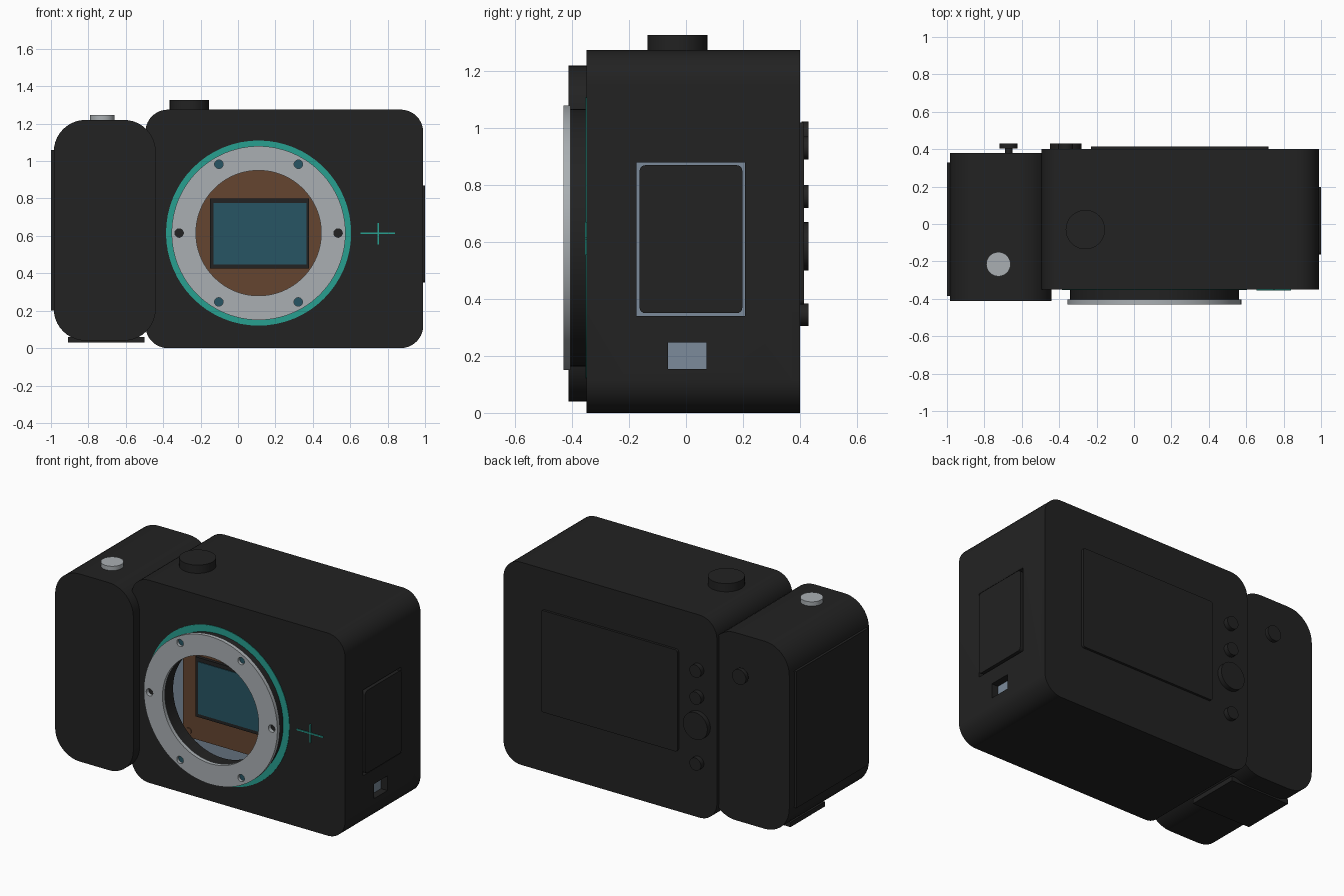
import bpy, bmesh
from math import sin, cos, pi, radians

if "Cube" in bpy.data.objects:
    bpy.data.objects.remove(bpy.data.objects["Cube"], do_unlink=True)


def material(name, r, g, b):
    m = bpy.data.materials.new(name)
    m.use_nodes = True
    m.diffuse_color = (r, g, b, 1)
    m.node_tree.nodes["Principled BSDF"].inputs["Base Color"].default_value = (r, g, b, 1)
    return m


BLACK = material("matte black", 0.016, 0.016, 0.016)
SILVER = material("silver metal", 0.40, 0.43, 0.45)
STEEL = material("blue grey steel", 0.20, 0.26, 0.33)
TEAL = material("teal accent", 0.02, 0.35, 0.28)
GLASS = material("sensor blue", 0.02, 0.09, 0.125)
BROWN = material("brown board", 0.13, 0.06, 0.03)

# Maps profile coordinates (u, v) and depth d to space for each extrusion axis
PLACE = {"x": lambda u, v, d: (d, u, v),
         "y": lambda u, v, d: (u, d, v),
         "z": lambda u, v, d: (u, v, d)}


def finish(name, bm, mat):
    bmesh.ops.recalc_face_normals(bm, faces=bm.faces)
    mesh = bpy.data.meshes.new(name)
    bm.to_mesh(mesh)
    bm.free()
    mesh.materials.append(mat)
    ob = bpy.data.objects.new(name, mesh)
    bpy.context.collection.objects.link(ob)
    smooth(ob)
    return ob


def activate(ob):
    bpy.ops.object.select_all(action="DESELECT")
    ob.select_set(True)
    bpy.context.view_layer.objects.active = ob


def smooth(ob):
    activate(ob)
    bpy.ops.object.shade_smooth_by_angle(angle=radians(30))


def slab(name, mat, axis, u, v, d, r=0.0, steps=10):
    """Rounded rectangle u x v extruded along the axis over d."""
    pts = []
    corners = [(u[1], v[1], -1, -1), (u[0], v[1], 1, -1),
               (u[0], v[0], 1, 1), (u[1], v[0], -1, 1)]
    for q, (cu, cv, su, sv) in enumerate(corners):
        if r == 0:
            pts.append((cu, cv))
            continue
        for i in range(steps + 1):
            a = (q + i / steps) * pi / 2
            pts.append((cu + su * r + r * cos(a), cv + sv * r + r * sin(a)))
    bm = bmesh.new()
    rows = [[bm.verts.new(PLACE[axis](*p, depth)) for p in pts] for depth in d]
    for row in rows:
        bm.faces.new(row)
    n = len(pts)
    for i in range(n):
        j = (i + 1) % n
        bm.faces.new((rows[0][i], rows[0][j], rows[1][j], rows[1][i]))
    bmesh.ops.remove_doubles(bm, verts=bm.verts, dist=1e-5)
    return finish(name, bm, mat)


def ring(name, mat, centre, r, d, inner=0.0, axis="y", n=64):
    """Disc, or tube when an inner radius is given."""
    loops = [(inner, d[0]), (r, d[0]), (r, d[1]), (inner, d[1])]
    if not inner:
        loops = loops[1:3]
    bm = bmesh.new()
    rows = [[bm.verts.new(PLACE[axis](centre[0] + k * cos(2 * pi * i / n),
                                      centre[1] + k * sin(2 * pi * i / n), depth))
             for i in range(n)] for k, depth in loops]
    if not inner:
        for row in rows:
            bm.faces.new(row)
    for k in range(len(rows) if inner else 1):
        a, b = rows[k], rows[(k + 1) % len(rows)]
        for i in range(n):
            j = (i + 1) % n
            bm.faces.new((a[i], a[j], b[j], b[i]))
    return finish(name, bm, mat)


def cut(ob, *cutters):
    for c in cutters:
        c.hide_render = True
        mod = ob.modifiers.new("cut", "BOOLEAN")
        mod.operation, mod.solver, mod.object = "DIFFERENCE", "EXACT", c
        activate(ob)
        bpy.ops.object.modifier_apply(modifier=mod.name)
        bpy.data.objects.remove(c, do_unlink=True)
    smooth(ob)


# Main body with mount opening, inner chamber, door recess and port
BODY_X, BODY_Z = (-0.495, 0.99), (0.0, 1.275)
MOUNT = (0.11, 0.615)
body = slab("body", BLACK, "y", BODY_X, BODY_Z, (-0.35, 0.37), 0.12)
cut(body,
    slab("chamber_cutter", BLACK, "y", (-0.40, 0.80), (0.08, 1.19), (-0.31, -0.13)),
    ring("throat_cutter", BLACK, MOUNT, 0.345, (-0.40, -0.25)),
    slab("door_cutter", BLACK, "x", (-0.173, 0.208), (0.34, 0.88), (0.95, 1.1)),
    slab("port_cutter", BLACK, "x", (-0.063, 0.072), (0.155, 0.247), (0.94, 1.1)))
slab("back_cover", BLACK, "y", BODY_X, BODY_Z, (0.37, 0.40), 0.12)

# Grip with side pad and battery door
slab("grip", BLACK, "y", (-0.985, -0.44), (0.04, 1.22), (-0.412, 0.38), 0.17)
slab("grip_side_pad", BLACK, "x", (-0.385, 0.33), (0.20, 1.06), (-1.0, -0.98))
slab("battery_door", BLACK, "z", (-0.91, -0.50), (-0.08, 0.26), (0.03, 0.06))

# Lens mount
ring("mount_accent_ring", TEAL, MOUNT, 0.495, (-0.353, -0.345), 0.44)
ring("mount_collar", BLACK, MOUNT, 0.452, (-0.405, -0.345), 0.345)
flange = ring("mount_flange", SILVER, MOUNT, 0.465, (-0.43, -0.405), 0.335, n=96)
for i in range(6):
    a = i * pi / 3
    spot = (MOUNT[0] + 0.425 * cos(a), MOUNT[1] + 0.425 * sin(a))
    cut(flange, ring("hole_cutter", SILVER, spot, 0.023, (-0.5, -0.38), n=20))
    if i % 3:
        ring(f"mount_screw_{i}", GLASS, spot, 0.023, (-0.411, -0.404), n=20)

# Sensor assembly inside the chamber
slab("chassis_plate", STEEL, "y", (-0.40, 0.80), (0.08, 1.19), (-0.15, -0.12))
slab("sensor_board", BROWN, "y", (-0.25, 0.47), (0.27, 0.96), (-0.19, -0.15))
slab("sensor_frame", BLACK, "y", (-0.15, 0.38), (0.425, 0.80), (-0.21, -0.19))
slab("sensor_glass", GLASS, "y", (-0.13, 0.365), (0.447, 0.775), (-0.214, -0.208))
for i, spot in enumerate([(0.11, 0.92), (-0.21, 0.31), (0.43, 0.31)]):
    ring(f"board_screw_{i}", BROWN, spot, 0.02, (-0.196, -0.188), n=16)

# Teal cross on the front
slab("cross_bar", TEAL, "y", (0.655, 0.84), (0.609, 0.617), (-0.355, -0.348))
slab("cross_post", TEAL, "y", (0.746, 0.754), (0.555, 0.67), (-0.355, -0.348))

# Side door and port
slab("door_seat", STEEL, "x", (-0.173, 0.208), (0.34, 0.88), (0.945, 0.955))
slab("side_door", BLACK, "x", (-0.163, 0.198), (0.35, 0.87), (0.95, 1.0), 0.02, 4)
slab("port_seat", STEEL, "x", (-0.063, 0.072), (0.155, 0.247), (0.935, 0.945))

# Top controls
ring("top_dial", BLACK, (-0.26, -0.03), 0.105, (1.27, 1.327), axis="z")
ring("shutter_button", SILVER, (-0.725, -0.215), 0.065, (1.21, 1.247), axis="z")

# Rear screen and controls
slab("rear_screen", BLACK, "y", (-0.23, 0.72), (0.38, 1.02), (0.395, 0.415), 0.015, 4)
for i, (z, r) in enumerate([(0.93, 0.04), (0.76, 0.04), (0.585, 0.085), (0.345, 0.04)]):
    ring(f"rear_button_{i}", BLACK, (-0.365, z), r, (0.395, 0.43), n=32)
ring("grip_button", BLACK, (-0.67, 0.975), 0.048, (0.405, 0.43), n=32)
ring("grip_button_stem", BLACK, (-0.67, 0.975), 0.02, (0.37, 0.41), n=16)
